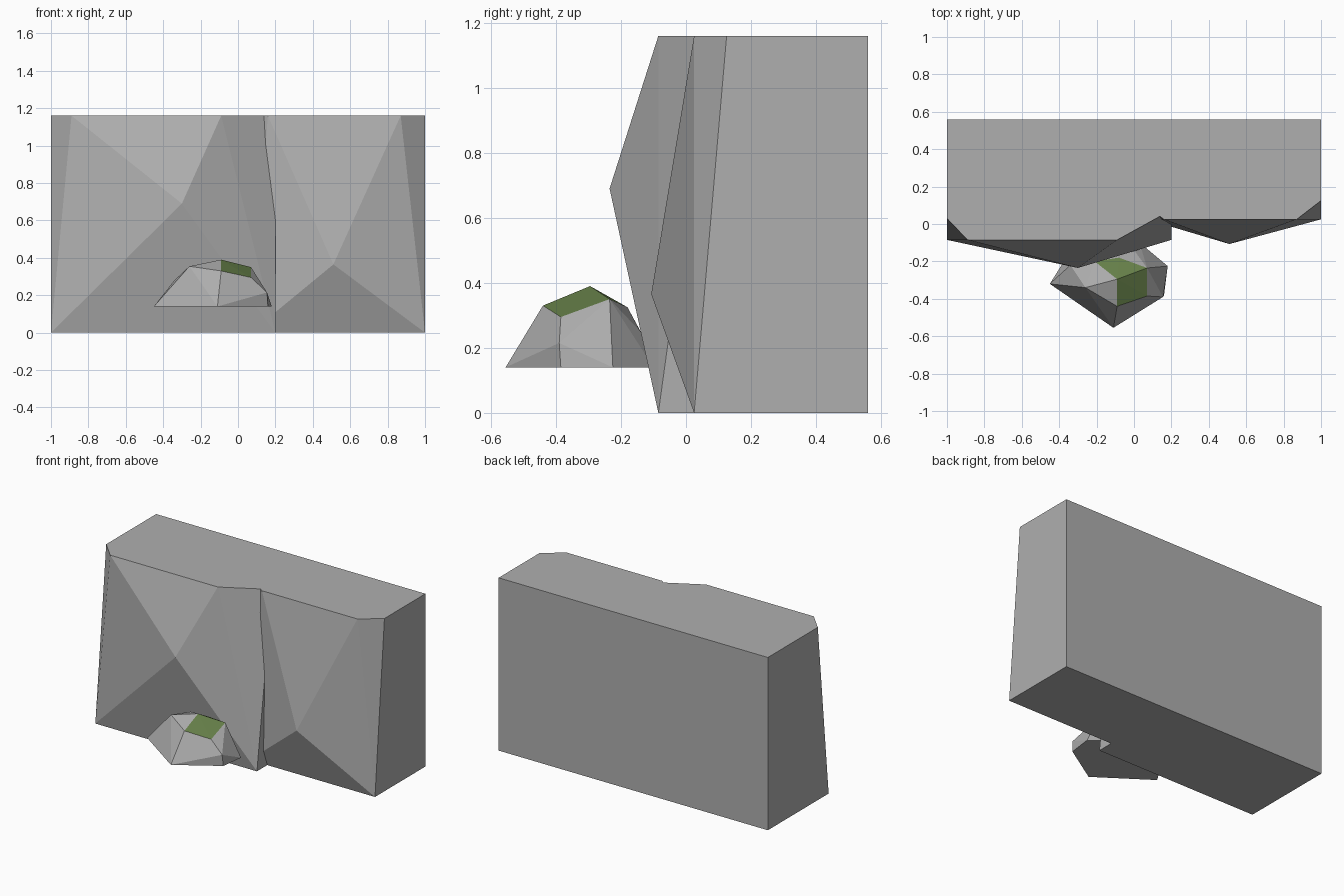
import bpy, bmesh, math

default_cube = bpy.data.objects.get("Cube")
if default_cube:
    bpy.data.objects.remove(default_cube, do_unlink=True)


def make_material(name, colour):
    mat = bpy.data.materials.new(name)
    mat.use_nodes = True
    mat.diffuse_color = colour
    shader = next(n for n in mat.node_tree.nodes if n.type == 'BSDF_PRINCIPLED')
    shader.inputs["Base Color"].default_value = colour
    shader.inputs["Roughness"].default_value = 0.9
    return mat


stone_grey = make_material("stone grey", (0.43, 0.43, 0.43, 1))
moss_green = make_material("moss green", (0.13, 0.21, 0.065, 1))


def faceted_stone(name, points, moss_points=()):
    """Flat-faced convex stone; faces spanned only by moss points turn green."""
    bm = bmesh.new()
    verts = [bm.verts.new(p) for p in list(points) + list(moss_points)]
    mossy = set(verts[len(points):])
    bmesh.ops.convex_hull(bm, input=verts)
    for face in bm.faces:
        face.material_index = int(all(v in mossy for v in face.verts))
    bmesh.ops.dissolve_limit(bm, angle_limit=math.radians(1), verts=bm.verts[:],
                             edges=bm.edges[:], delimit={'MATERIAL'})
    bmesh.ops.recalc_face_normals(bm, faces=bm.faces[:])
    mesh = bpy.data.meshes.new(name)
    bm.to_mesh(mesh)
    bm.free()
    mesh.materials.append(stone_grey)
    mesh.materials.append(moss_green)
    obj = bpy.data.objects.new(name, mesh)
    bpy.context.collection.objects.link(obj)
    return obj


BACK, TOP = 0.56, 1.16


def cliff_block(name, sides, front, peak):
    """Wall block with a pointed front and a cut upper corner on each side.
    Each side is (x, x where the cut starts, y where the cut ends)."""
    points = [peak]
    for x, cut_x, cut_y in sides:
        points += [(x, front, 0), (x, BACK, 0), (x, BACK, TOP),
                   (cut_x, front, TOP), (x, cut_y, TOP)]
    return faceted_stone(name, points)


# Cliff: two overlapping blocks, the right-hand one further forward
cliff_block("cliff_right_block", [(-1, -0.89, 0.03), (0.2, -0.09, 0.075)],
            -0.085, (-0.3, -0.235, 0.69))
cliff_block("cliff_left_block", [(0.067, 0.16, 0.095), (1, 0.87, 0.125)],
            0.025, (0.51, -0.107, 0.365))

# Boulder set into the cliff, with a mossy crown
BASE = 0.14
boulder_base = [(x, y, BASE) for x, y in (
    (-0.45, -0.32), (-0.11, -0.555), (0.16, -0.385),
    (0.18, -0.225), (0.03, -0.1), (-0.3, -0.08))]
boulder_sides = [(-0.26, -0.34, 0.355), (-0.34, -0.22, 0.28),
                 (0.155, -0.39, 0.215), (0.0, -0.14, 0.25)]
boulder_crown = [(-0.09, -0.295, 0.39), (-0.09, -0.44, 0.33),
                 (0.07, -0.385, 0.295), (0.07, -0.235, 0.35),
                 (-0.08, -0.18, 0.325), (-0.21, -0.2, 0.335)]
faceted_stone("boulder", boulder_base + boulder_sides, boulder_crown)
